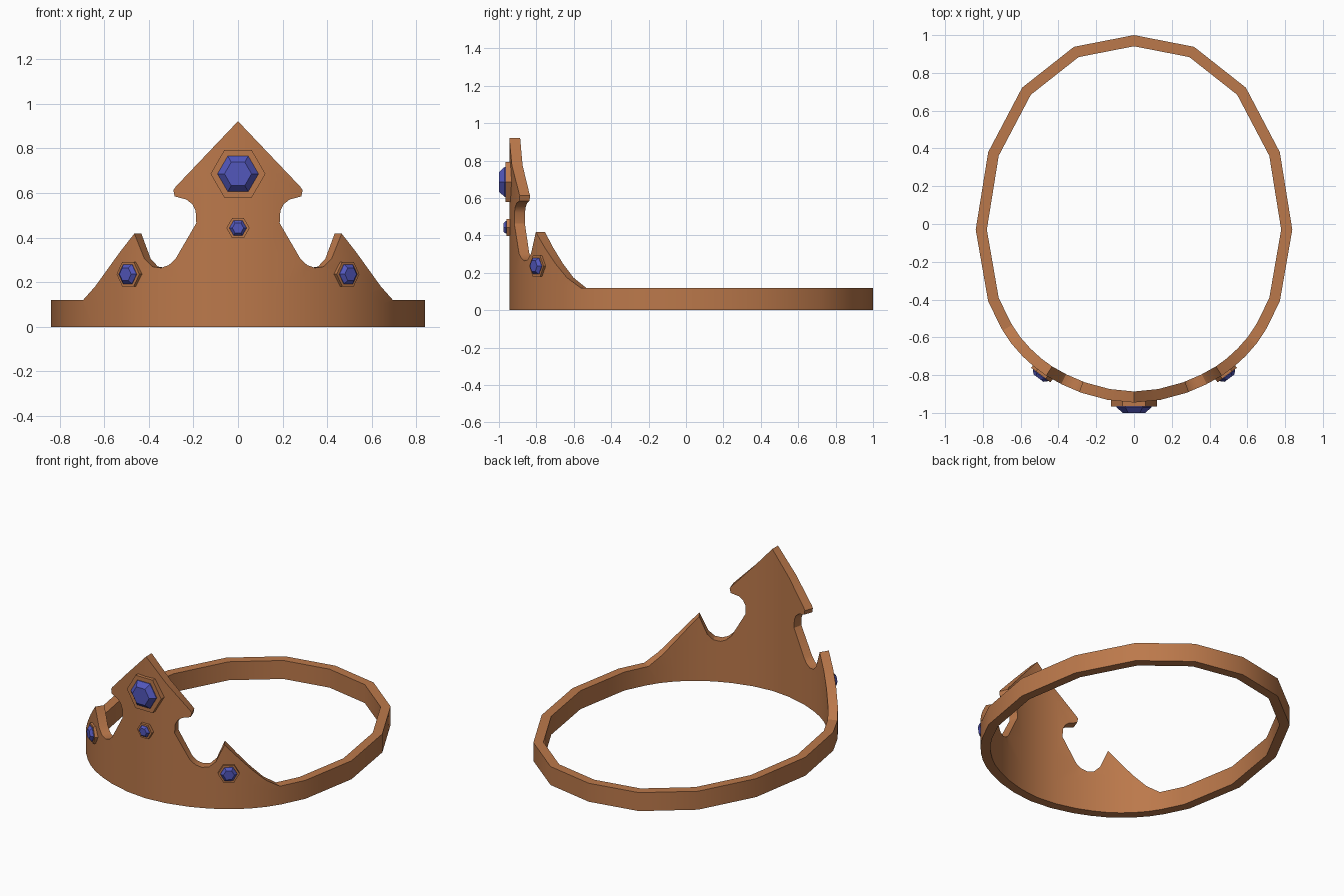
import bpy, bmesh, math
from mathutils import Vector, Matrix

if "Cube" in bpy.data.objects:
    bpy.data.objects.remove(bpy.data.objects["Cube"])


def material(name, rgb):
    m = bpy.data.materials.new(name)
    m.diffuse_color = (*rgb, 1)
    m.use_nodes = True
    m.node_tree.nodes["Principled BSDF"].inputs["Base Color"].default_value = m.diffuse_color
    return m


copper = material("copper", (0.50, 0.19, 0.07))
blue = material("blue gem", (0.085, 0.095, 0.50))

# Half outline of the band seen from above, front centre to back centre
outer = [Vector(p) for p in [
    (0, -.945), (.14, -.931), (.28, -.893), (.38, -.85), (.465, -.803),
    (.53, -.755), (.59, -.70), (.65, -.632), (.70, -.556), (.772, -.41),
    (.838, -.03), (.772, .38), (.592, .722), (.318, .938), (0, 1)]]
LAST = len(outer) - 1
THICK = 0.058


def mirrored(p):
    return Vector((-p.x, p.y))


# Inner outline: mitred offset of the outer one
inner = []
for i, p in enumerate(outer):
    a = outer[i - 1] if i else mirrored(outer[1])
    b = outer[i + 1] if i < LAST else mirrored(outer[LAST - 1])
    d1, d2 = (p - a).normalized(), (b - p).normalized()
    n1, n2 = Vector((-d1.y, d1.x)), Vector((-d2.y, d2.x))
    n = (n1 + n2).normalized()
    inner.append(p + n * THICK / n.dot(n1))


def along(line, u):
    i = min(max(int(u), 0), LAST - 1)
    return line[i].lerp(line[i + 1], u - i)


def x_to_u(x):
    for i in range(9):
        if x <= outer[i + 1].x:
            return i + (x - outer[i].x) / (outer[i + 1].x - outer[i].x)


# Upper edge of the front plate: arrow peak, neck, notch, side spike
crest = [(0, .922), (.29, .613), (.284, .585), (.232, .571), (.205, .55),
         (.19, .52), (.187, .465), (.28, .305), (.31, .277), (.345, .264),
         (.385, .27), (.42, .305), (.465, .418), (.645, .175), (.695, .12)]
profile = [(x_to_u(x), z) for x, z in crest] + [(LAST, .12), (LAST, 0), (0, 0)]

# Crown band: flat profile cut at each outline point, thickened, then wrapped
bm = bmesh.new()
bm.faces.new([bm.verts.new((u, 0, z)) for u, z in profile])
bm.normal_update()
bmesh.ops.triangulate(bm, faces=bm.faces[:])
for i in range(1, LAST):
    bmesh.ops.bisect_plane(bm, geom=bm.verts[:] + bm.edges[:] + bm.faces[:], dist=1e-5,
                           plane_co=(i, 0, 0), plane_no=(1, 0, 0))
ext = bmesh.ops.extrude_face_region(bm, geom=bm.faces[:], use_keep_orig=True)
for v in ext["geom"]:
    if isinstance(v, bmesh.types.BMVert):
        v.co.y = 1
ends = [f for f in bm.faces if all(v.co.x < 1e-4 for v in f.verts)
        or all(v.co.x > LAST - 1e-4 for v in f.verts)]
bmesh.ops.delete(bm, geom=ends, context="FACES_ONLY")
for v in bm.verts:
    p = along(inner if v.co.y > .5 else outer, v.co.x)
    v.co = (p.x, p.y, v.co.z)
# mirrored half
dup = bmesh.ops.duplicate(bm, geom=bm.verts[:] + bm.edges[:] + bm.faces[:])["geom"]
for v in dup:
    if isinstance(v, bmesh.types.BMVert):
        v.co.x *= -1
bmesh.ops.remove_doubles(bm, verts=bm.verts[:], dist=1e-4)
bmesh.ops.recalc_face_normals(bm, faces=bm.faces[:])
me = bpy.data.meshes.new("crown_band")
bm.to_mesh(me)
bm.free()
me.materials.append(copper)
band = bpy.data.objects.new("crown_band", me)
bpy.context.collection.objects.link(band)
bpy.context.view_layer.objects.active = band
band.select_set(True)
bpy.ops.object.shade_smooth_by_angle(angle=math.radians(30))


def hex_block(name, pos, angle, rings, mat):
    """Hexagonal block facing -y, turned by angle; rings = (distance, radius)."""
    b = bmesh.new()
    loops = [[b.verts.new((r * math.cos(k * math.pi / 3), -d, r * math.sin(k * math.pi / 3)))
              for k in range(6)] for d, r in rings]
    b.faces.new(loops[0])
    b.faces.new(loops[-1])
    for lo, hi in zip(loops, loops[1:]):
        for k in range(6):
            j = (k + 1) % 6
            b.faces.new((lo[k], lo[j], hi[j], hi[k]))
    bmesh.ops.recalc_face_normals(b, faces=b.faces[:])
    b.transform(Matrix.Translation(pos) @ Matrix.Rotation(angle, 4, "Z"))
    mesh = bpy.data.meshes.new(name)
    b.to_mesh(mesh)
    b.free()
    mesh.materials.append(mat)
    bpy.context.collection.objects.link(bpy.data.objects.new(name, mesh))


def jewel(name, pos, angle, r_set, r_gem, d_set, d_gem):
    hex_block(name + "_setting", pos, angle, [(-.02, r_set), (d_set, r_set)], copper)
    mid = d_set + (d_gem - d_set) * .15
    hex_block(name + "_gem", pos, angle,
              [(d_set - .005, r_gem), (mid, r_gem), (d_gem, r_gem * .66)], blue)


# Jewels on the peak and on both side spikes
jewel("peak", (0, -.94, .686), 0, .123, .092, .025, .06)
jewel("centre", (0, -.943, .443), 0, .052, .039, .018, .034)
for side, s in (("right", 1), ("left", -1)):
    jewel(side + "_spike", (s * .484, -.787, .236), s * math.radians(37), .064, .05, .016, .036)
